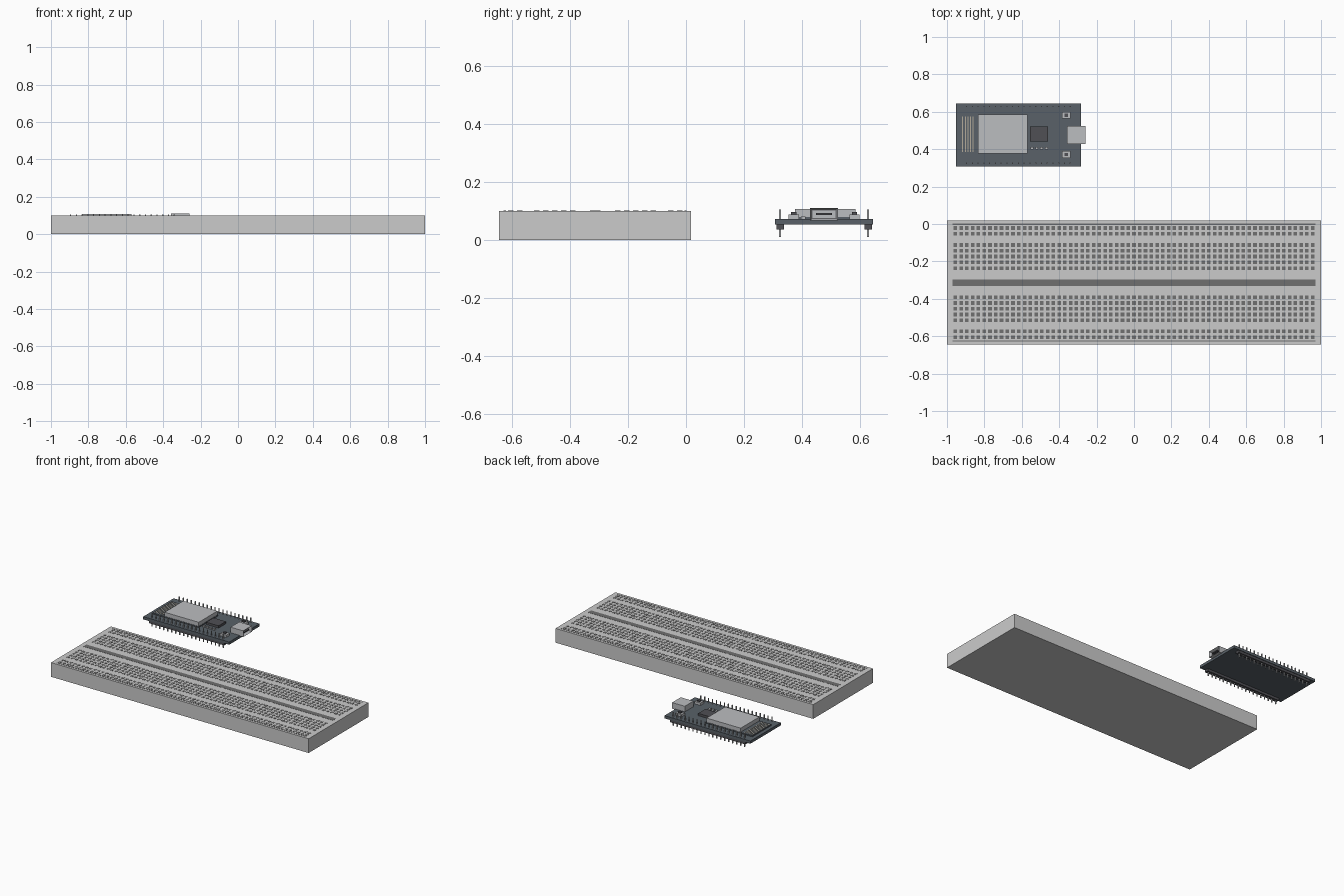
import bpy, bmesh

if "Cube" in bpy.data.objects:
    bpy.data.objects.remove(bpy.data.objects["Cube"])

# Colours
def mat(name, r, g, b):
    m = bpy.data.materials.new(name)
    m.diffuse_color = (r, g, b, 1)
    m.use_nodes = True
    m.node_tree.nodes["Principled BSDF"].inputs["Base Color"].default_value = m.diffuse_color
    return m

PLASTIC = mat("pale_plastic", 0.62, 0.62, 0.60)
HOLE = mat("hole_dark", 0.16, 0.16, 0.16)
PCB = mat("board_dark", 0.10, 0.12, 0.14)
BLACK = mat("black_plastic", 0.08, 0.08, 0.09)
METAL = mat("metal", 0.50, 0.51, 0.53)
TRACE = mat("trace", 0.45, 0.40, 0.32)

def add_box(bm, x0, x1, y0, y1, z0, z1):
    v = [bm.verts.new((x, y, z)) for z in (z0, z1)
         for x, y in ((x0, y0), (x1, y0), (x1, y1), (x0, y1))]
    for f in ((3, 2, 1, 0), (4, 5, 6, 7), (0, 1, 5, 4), (1, 2, 6, 5), (2, 3, 7, 6), (3, 0, 4, 7)):
        bm.faces.new([v[i] for i in f])

def finish(name, bm, material):
    me = bpy.data.meshes.new(name)
    bm.to_mesh(me)
    bm.free()
    me.materials.append(material)
    ob = bpy.data.objects.new(name, me)
    bpy.context.collection.objects.link(ob)
    return ob

def boxes(name, material, items):
    bm = bmesh.new()
    for b in items:
        add_box(bm, *b)
    return finish(name, bm, material)

def centred(x, y, w, d, z0, z1):
    return (x - w / 2, x + w / 2, y - d / 2, y + d / 2, z0, z1)

# Breadboard body
BY, TOP, PITCH = -0.3135, 0.100, 0.0308
boxes("breadboard", PLASTIC, [centred(0, BY, 2.0, 0.663, 0, TOP)])

# Contact holes: five main rows and two rail rows on each side
offsets = [0.078 + PITCH * i for i in range(5)] + [0.261, 0.292]
boxes("contact_holes", HOLE, [
    centred((c - 31) * PITCH, BY + s * o, 0.019, 0.019, TOP - 0.006, TOP + 0.001)
    for s in (-1, 1) for o in offsets for c in range(63)])

# Centre channel and rail stripes
boxes("centre_channel", HOLE, [centred(0, BY, 1.94, 0.036, TOP - 0.01, TOP + 0.001)])
boxes("rail_stripes", HOLE, [centred(0, BY + s * 0.312, 1.94, 0.007, TOP - 0.002, TOP + 0.001)
                             for s in (-1, 1)])

# Controller circuit board
CX, CY, Z0, Z1 = -0.618, 0.4765, 0.052, 0.071
boxes("circuit_board", PCB, [centred(CX, CY, 0.667, 0.337, Z0, Z1)])

# Pin headers: plastic strips below, pins passing through
boxes("header_strips", BLACK, [centred(CX, CY + s * 0.152, 0.585, 0.026, 0.035, Z0)
                               for s in (-1, 1)])
boxes("header_pins", METAL, [
    centred(CX + (i - 9) * PITCH, CY + s * 0.152, 0.006, 0.006, 0.010, 0.104)
    for s in (-1, 1) for i in range(19)])

# Radio module: carrier, shield can, antenna trace
MY = 0.481
boxes("module_carrier", PCB, [(-0.926, -0.567, MY - 0.106, MY + 0.106, Z1, 0.079)])
shield = boxes("module_shield", METAL, [(-0.834, -0.569, MY - 0.104, MY + 0.104, 0.079, 0.107)])
boxes("antenna_trace", TRACE, [centred(-0.916 + 0.014 * i, MY, 0.005, 0.19, 0.079, 0.0805)
                               for i in range(5)])

# Main chip and small components
boxes("chip", BLACK, [(-0.556, -0.460, 0.441, 0.522, Z1, 0.087)])
boxes("small_components", METAL, [centred(-0.546 + 0.026 * i, 0.405, 0.015, 0.016, Z1, 0.080)
                                  for i in range(4)])

# Push buttons
buttons = [(-0.362, CY + s * 0.105) for s in (-1, 1)]
boxes("button_bases", METAL, [centred(x, y, 0.047, 0.036, Z1, 0.088) for x, y in buttons])
boxes("button_caps", BLACK, [centred(x, y, 0.020, 0.018, 0.088, 0.096) for x, y in buttons])

# Cable socket with recessed mouth
bm = bmesh.new()
add_box(bm, -0.358, -0.259, CY - 0.048, CY + 0.048, 0.067, 0.110)
bm.normal_update()
mouth = max(bm.faces, key=lambda f: f.calc_center_median().x)
bmesh.ops.inset_region(bm, faces=[mouth], thickness=0.010)
for v in mouth.verts:
    v.co.x -= 0.02
socket = finish("cable_socket", bm, METAL)
boxes("socket_tongue", BLACK, [(-0.285, -0.266, CY - 0.028, CY + 0.028, 0.085, 0.092)])
